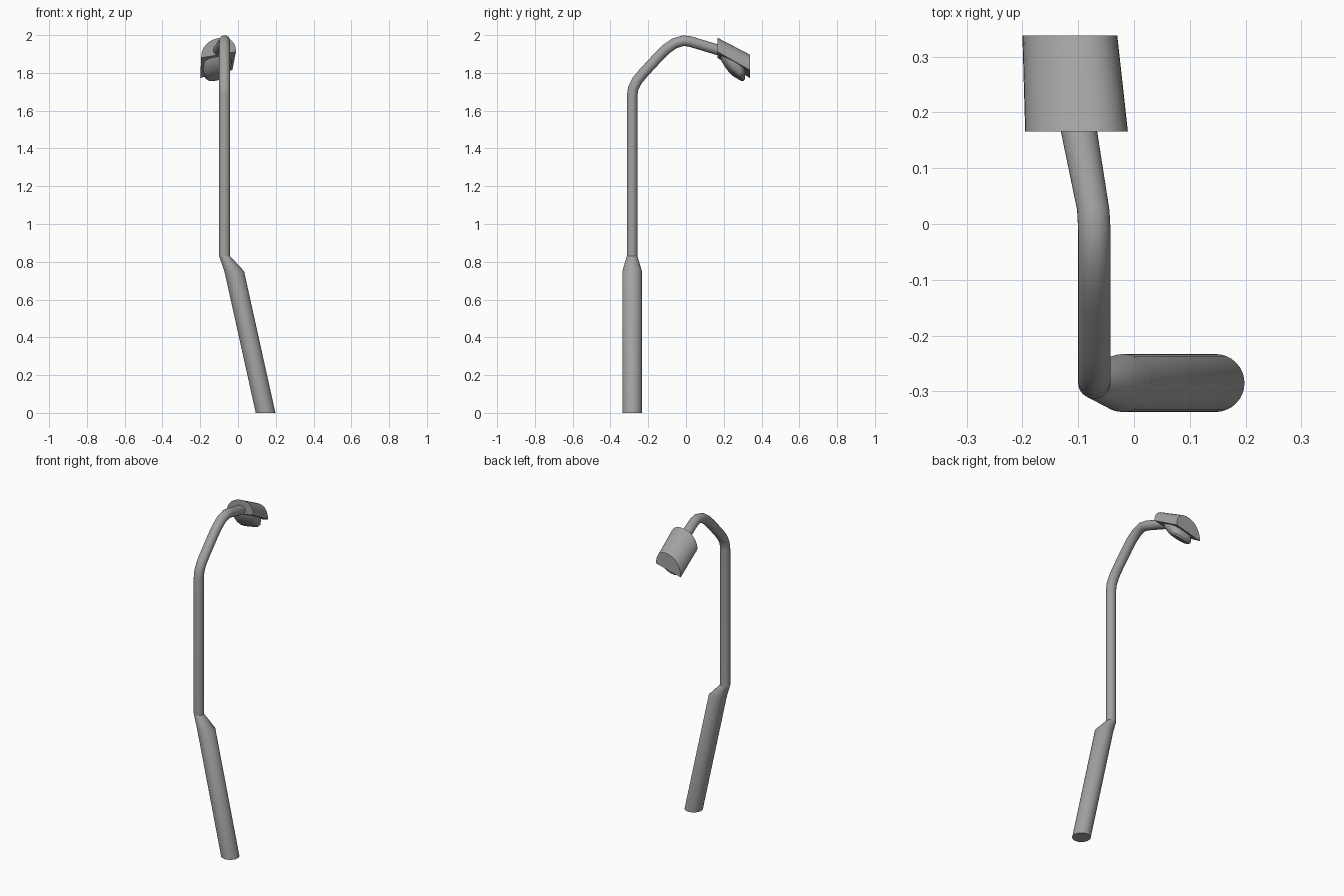
import bpy, bmesh
from math import sin, cos, pi, radians, copysign
from mathutils import Vector

if "Cube" in bpy.data.objects:
    bpy.data.objects.remove(bpy.data.objects["Cube"])

grey = bpy.data.materials.new("dark_grey_metal")
grey.diffuse_color = (0.36, 0.36, 0.36, 1)
grey.use_nodes = True
grey.node_tree.nodes["Principled BSDF"].inputs["Base Color"].default_value = grey.diffuse_color


def loft(name, rings):
    """Skin a list of equal-length point rings and cap both ends."""
    bm = bmesh.new()
    loops = [[bm.verts.new(p) for p in r] for r in rings]
    n = len(loops[0])
    for a, b in zip(loops, loops[1:]):
        for i in range(n):
            j = (i + 1) % n
            bm.faces.new((a[i], a[j], b[j], b[i]))
    bm.faces.new(loops[0][::-1])
    bm.faces.new(loops[-1])
    bmesh.ops.recalc_face_normals(bm, faces=bm.faces)
    me = bpy.data.meshes.new(name)
    bm.to_mesh(me)
    bm.free()
    me.materials.append(grey)
    ob = bpy.data.objects.new(name, me)
    bpy.context.collection.objects.link(ob)
    bpy.ops.object.select_all(action='DESELECT')
    ob.select_set(True)
    bpy.context.view_layer.objects.active = ob
    bpy.ops.object.shade_smooth_by_angle(angle=radians(32))
    return ob


def spow(v, e):
    """Signed power, for squarish ellipses."""
    return copysign(abs(v) ** e, v)


def ring(center, rx, ry, axis=(0, 0, 1), n=32):
    """Ellipse with one axis along x, perpendicular to a direction in the yz plane."""
    u = Vector((1, 0, 0))
    v = Vector(axis).normalized().cross(u)
    c = Vector(center)
    return [c + u * rx * cos(2 * pi * i / n) + v * ry * sin(2 * pi * i / n) for i in range(n)]


# Leaning base pole with tapered collar
Y = -0.285
loft("base_pole", [ring((0.146, Y, 0), 0.052, 0.052),
                   ring((-0.02, Y, 0.75), 0.052, 0.052),
                   ring((-0.071, Y, 0.83), 0.029, 0.028)])

# Slim upright pole curving over into the arm
path = [(-0.071, Y, 0.83), (-0.071, Y, 1.68), (-0.071, -0.279, 1.72), (-0.071, -0.258, 1.76),
        (-0.071, -0.225, 1.80), (-0.071, -0.14, 1.892), (-0.071, -0.105, 1.926),
        (-0.071, -0.06, 1.957), (-0.071, -0.012, 1.971), (-0.073, 0.025, 1.965),
        (-0.102, 0.185, 1.917)]
pts = [Vector(p) for p in path]
rings = []
for i, p in enumerate(pts):
    a = (p - pts[i - 1]).normalized() if i else Vector((0, 0, 1))
    b = (pts[i + 1] - p).normalized() if i < len(pts) - 1 else a
    t = a + b
    rx = 0.029 if i < len(pts) - 1 else 0.033
    rings.append(ring(p, rx, 0.028, (0, t.y, t.z)))
loft("upper_pole_and_arm", rings)


# Domed lamp housing: half-round section, sheared downwards to the back
def dome(y, left, right, height, n=20):
    l, r = Vector((left[0], y, left[1])), Vector((right[0], y, right[1]))
    mid, half = (l + r) / 2, (r - l) / 2
    out = []
    for i in range(n + 1):
        c, s = cos(pi * i / n), abs(sin(pi * i / n))
        out.append(mid + half * spow(c, 0.9) + Vector((0, 0, height * s ** 0.9)))
    return out


loft("lamp_housing", [dome(0.166, (-0.195, 1.88), (-0.011, 1.912), 0.088),
                      dome(0.338, (-0.2, 1.773), (-0.03, 1.815), 0.100)])


# Lens bulging from the tilted underside
def lens_ring(cy, rx, ry, drop, n=24):
    out = []
    for i in range(n):
        a = 2 * pi * i / n
        x = -0.11 + rx * spow(cos(a), 0.75)
        y = cy + ry * spow(sin(a), 0.75)
        z = 1.895 - 0.59 * (y - 0.166) + 0.21 * (x + 0.108) - drop
        out.append((x, y, z))
    return out


loft("lamp_lens", [lens_ring(0.247, 0.075, 0.066, -0.01),
                   lens_ring(0.25, 0.075, 0.064, 0.014),
                   lens_ring(0.262, 0.066, 0.05, 0.04),
                   lens_ring(0.268, 0.05, 0.036, 0.053)])
